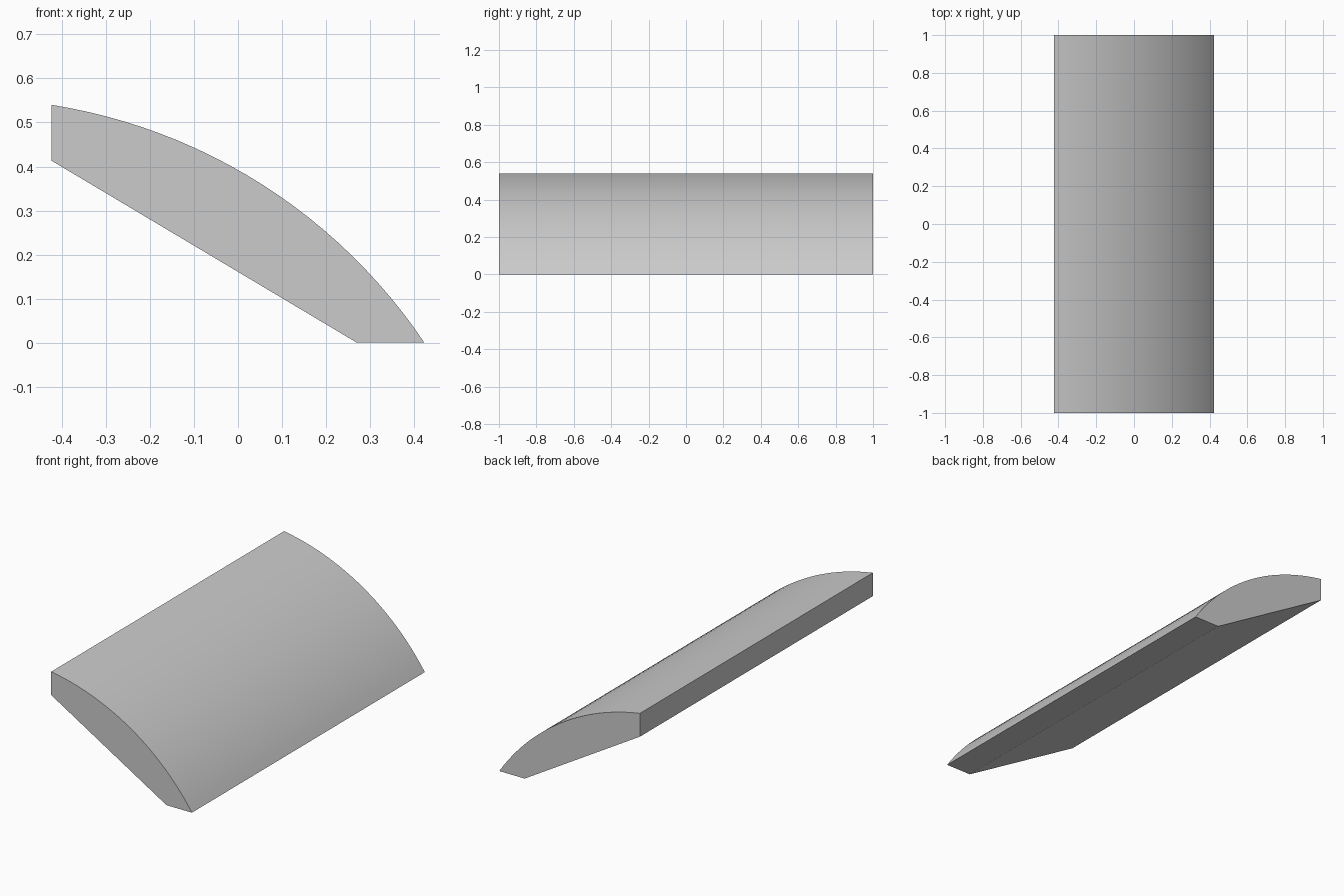
import bpy, bmesh
from math import atan2, cos, sin, radians

if "Cube" in bpy.data.objects:
    bpy.data.objects.remove(bpy.data.objects["Cube"])

# Cross-section: curved top arc, flat foot, sloping underside, upright back edge
CX, CZ, R, STEPS = -0.618, -0.699, 1.254, 24
a0 = atan2(0.54 - CZ, -0.423 - CX)
a1 = atan2(0.0 - CZ, 0.423 - CX)
profile = []
for i in range(STEPS + 1):
    a = a0 + (a1 - a0) * i / STEPS
    profile.append((CX + R * cos(a), CZ + R * sin(a)))
profile[0], profile[-1] = (-0.423, 0.54), (0.423, 0.0)
profile += [(0.27, 0.0), (-0.423, 0.413)]

# Extrude the section along y
bm = bmesh.new()
face = bm.faces.new([bm.verts.new((x, -1, z)) for x, z in profile])
out = bmesh.ops.extrude_face_region(bm, geom=[face])
moved = [g for g in out["geom"] if isinstance(g, bmesh.types.BMVert)]
bmesh.ops.translate(bm, verts=moved, vec=(0, 2, 0))
# Close the front end if the extrusion consumed it
boundary = [e for e in bm.edges if e.is_boundary]
if boundary:
    bmesh.ops.holes_fill(bm, edges=boundary, sides=0)
bmesh.ops.recalc_face_normals(bm, faces=bm.faces)

mesh = bpy.data.meshes.new("curved_panel")
bm.to_mesh(mesh)
bm.free()
panel = bpy.data.objects.new("curved_panel", mesh)
bpy.context.collection.objects.link(panel)

# Smooth the curved top, keep the corners sharp
bpy.context.view_layer.objects.active = panel
panel.select_set(True)
bpy.ops.object.shade_smooth_by_angle(angle=radians(20))
